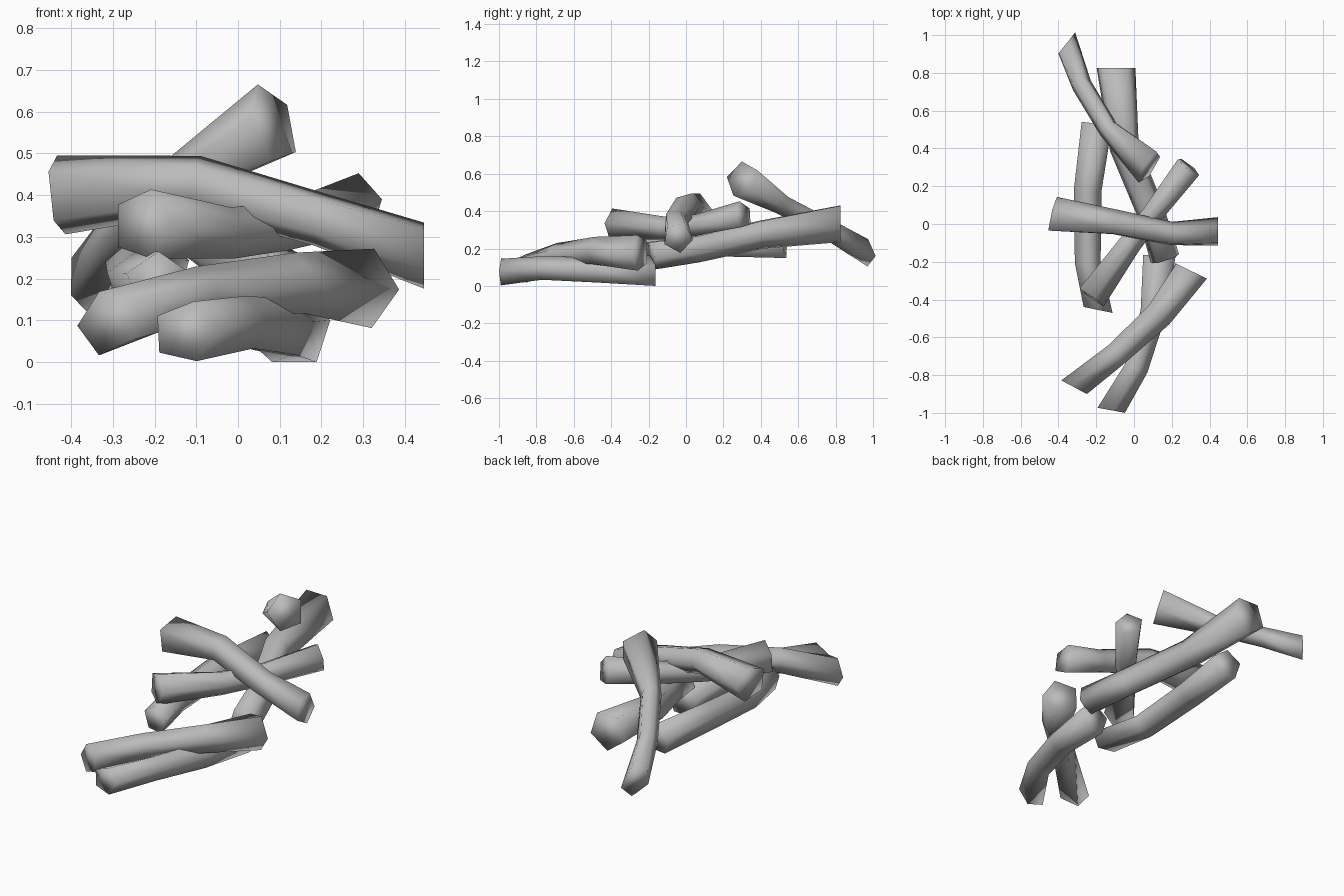
import bpy
import bmesh
import math
from mathutils import Vector

SIDES = 5

cube = bpy.data.objects.get("Cube")
if cube:
    bpy.data.objects.remove(cube, do_unlink=True)

bark = bpy.data.materials.new("plain grey")
bark.use_nodes = True
grey = (0.5, 0.5, 0.5, 1)
bark.diffuse_color = grey
bark.node_tree.nodes["Principled BSDF"].inputs["Base Color"].default_value = grey


def stick(name, turns, path, start_cut=None, end_cut=None):
    """Five-sided branch through (x, y, z, radius) points.
    It twists between the two turn angles in degrees. A cut is the facing
    direction of a slanted end; otherwise the end is square."""
    bm = bmesh.new()
    points = [Vector(p[:3]) for p in path]
    last = len(points) - 1
    cuts = {0: start_cut, last: end_cut}
    rings = []
    for i, centre in enumerate(points):
        along = (points[min(i + 1, last)] - points[max(i - 1, 0)]).normalized()
        side = along.cross(Vector((0, 0, 1))).normalized()
        up = side.cross(along)
        facing = Vector(cuts.get(i) or along)
        turn = turns[0] + (turns[1] - turns[0]) * i / last
        ring = []
        for k in range(SIDES):
            a = math.radians(turn) + math.tau * k / SIDES
            offset = (up * math.cos(a) + side * math.sin(a)) * path[i][3]
            # Slide the corner along the stick onto the cut plane
            offset -= along * (offset.dot(facing) / along.dot(facing))
            ring.append(bm.verts.new(centre + offset))
        rings.append(ring)
    for low, high in zip(rings, rings[1:]):
        for k in range(SIDES):
            n = (k + 1) % SIDES
            bm.faces.new((low[k], low[n], high[n], high[k]))
    # End caps, shaded softly with the sides
    for ring in (rings[0], rings[-1]):
        bm.faces.new(ring)
    for face in bm.faces:
        face.smooth = True
    bmesh.ops.recalc_face_normals(bm, faces=bm.faces)
    mesh = bpy.data.meshes.new(name)
    bm.to_mesh(mesh)
    bm.free()
    mesh.materials.append(bark)
    bpy.context.collection.objects.link(bpy.data.objects.new(name, mesh))


# Two crossing sticks at the front
stick("front_ground_stick", (15, 0), [
    (-.127, -.985, .072, .075), (.01, -.76, .093, .067),
    (.1, -.47, .08, .072), (.135, -.163, .073, .09)],
    start_cut=(-.18, -.98, 0), end_cut=(0, 1, 0))
stick("front_upper_stick", (-18, 20), [
    (-.31, -.868, .095, .078), (-.09, -.69, .162, .068),
    (.13, -.48, .185, .078), (.295, -.245, .178, .1)],
    start_cut=(-.47, -.88, 0), end_cut=(.44, .9, 0))

# Long sticks running front to back
stick("long_centre_stick", (36, 36), [
    (.165, -.185, .168, .082), (.09, .06, .203, .078),
    (-.05, .4, .28, .082), (-.095, .825, .342, .107)],
    end_cut=(0, 1, 0))
stick("left_base_stick", (0, 0), [
    (-.19, -.455, .19, .075), (-.245, -.2, .192, .072),
    (-.245, .18, .22, .077), (-.197, .53, .218, .085)],
    start_cut=(-.2, -.97, 0))

# Sticks lying across the top
stick("diagonal_stick", (15, 10), [
    (-.23, -.385, .33, .087), (-.03, -.11, .308, .065),
    (.1, .06, .323, .06), (.287, .305, .38, .075)])
stick("cross_stick", (55, 45), [
    (-.43, .045, .4, .1), (-.1, .005, .427, .072),
    (.2, -.055, .342, .067), (.445, -.043, .26, .08)],
    start_cut=(-.97, .22, -.1), end_cut=(1, 0, 0))
stick("leaning_back_stick", (52, 15), [
    (-.36, .953, .185, .067), (-.28, .74, .315, .056),
    (-.14, .51, .438, .056), (.082, .302, .57, .1)],
    start_cut=(-.78, .62, 0), end_cut=(.82, -.52, .28))
